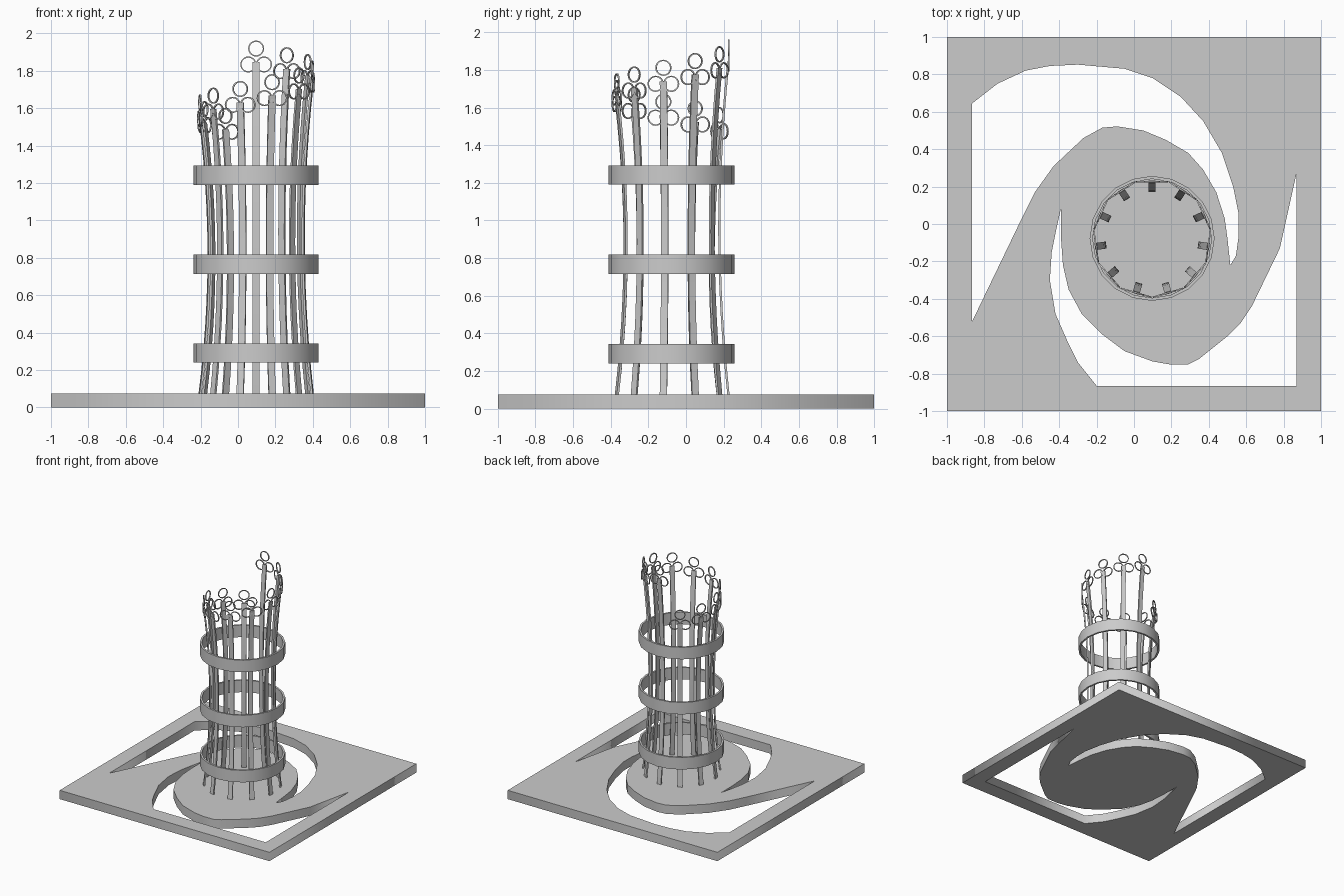
import bpy, bmesh, math
from mathutils import Matrix, Vector

if "Cube" in bpy.data.objects:
    bpy.data.objects.remove(bpy.data.objects["Cube"])

CX, CY = 0.097, -0.077      # axis of the basket
BASE_H = 0.076
RODS = 11


def add_object(name, bm, smooth=False):
    bmesh.ops.recalc_face_normals(bm, faces=bm.faces)
    me = bpy.data.meshes.new(name)
    bm.to_mesh(me)
    bm.free()
    ob = bpy.data.objects.new(name, me)
    bpy.context.collection.objects.link(ob)
    if smooth:
        bpy.ops.object.select_all(action='DESELECT')
        ob.select_set(True)
        bpy.context.view_layer.objects.active = ob
        bpy.ops.object.shade_smooth_by_angle(angle=math.radians(35))
    return ob


def bridge_sections(bm, sections, closed=False):
    """Skin a list of closed cross-sections with quads."""
    rows = [[bm.verts.new(p) for p in s] for s in sections]
    n = len(rows[0])
    pairs = list(zip(rows, rows[1:])) + ([(rows[-1], rows[0])] if closed else [])
    for a, b in pairs:
        for k in range(n):
            bm.faces.new((a[k], a[(k + 1) % n], b[(k + 1) % n], b[k]))
    if not closed:
        bm.faces.new(rows[0])
        bm.faces.new(rows[-1])


# Base plate: square with two swirling cut-outs
square = [(-1, -1), (1, -1), (1, 1), (-1, 1)]
swirl_back = [(-.865, .645), (-.73, .75), (-.58, .82), (-.45, .845), (-.3, .852),
              (-.05, .83), (.1, .78), (.25, .68), (.37, .55), (.47, .38), (.53, .2),
              (.56, .05), (.56, -.06), (.545, -.17), (.515, -.22), (.5, -.08),
              (.485, .03), (.44, .17), (.37, .29), (.29, .38), (.17, .45), (.05, .5),
              (-.09, .522), (-.17, .515), (-.27, .46), (-.43, .31), (-.53, .17),
              (-.6, .03), (-.865, -.52)]
swirl_front = [(.87, .275), (.87, -.865), (-.2, -.865), (-.3, -.74), (-.35, -.64),
               (-.42, -.48), (-.45, -.3), (-.44, -.15), (-.42, -.05), (-.39, .085),
               (-.39, -.08), (-.38, -.22), (-.35, -.35), (-.28, -.48), (-.17, -.59),
               (-.05, -.68), (.1, -.735), (.2, -.752), (.29, -.75), (.35, -.72),
               (.5, -.6), (.57, -.53), (.63, -.44), (.78, -.13)]
cu = bpy.data.curves.new("base_plate", 'CURVE')
cu.dimensions = '2D'
cu.fill_mode = 'BOTH'
cu.extrude = BASE_H / 2
for outline in (square, swirl_back, swirl_front):
    sp = cu.splines.new('POLY')
    sp.points.add(len(outline) - 1)
    for p, (x, y) in zip(sp.points, outline):
        p.co = (x, y, 0, 1)
    sp.use_cyclic_u = True
base = bpy.data.objects.new("base_plate", cu)
base.location.z = BASE_H / 2
bpy.context.collection.objects.link(base)
base.select_set(True)
bpy.context.view_layer.objects.active = base
bpy.ops.object.convert(target='MESH')

# Three flat hoops around the rods
for name, z0 in (("lower_hoop", 0.24), ("middle_hoop", 0.715), ("upper_hoop", 1.19)):
    bm = bmesh.new()
    sections = []
    for k in range(20):
        a = math.tau * k / 20
        sections.append([(CX + r * math.cos(a), CY + r * math.sin(a), z)
                         for r, z in ((.334, z0), (.334, z0 + .103),
                                      (.318, z0 + .103), (.318, z0))])
    bridge_sections(bm, sections, closed=True)
    add_object(name, bm, smooth=True)

# Rods: bowed strips around the circle, stepping down in height clockwise
HALF_W, HALF_T = 0.019, 0.006
for i in range(RODS):
    place = (Matrix.Translation((CX, CY, 0)) @
             Matrix.Rotation(-math.tau * i / RODS, 4, 'Z'))
    top = 1.962 - 0.036 * i
    z_low, z_high = BASE_H - 0.006, top - 0.115
    bm = bmesh.new()
    sections = []
    for k in range(13):
        t = k / 12
        z = z_low + t * (z_high - z_low)
        r = 0.254 + 0.049 * (2 * t - 1) ** 2
        sections.append([place @ Vector((x, r + y, z)) for x, y in
                         ((-HALF_W, -HALF_T), (HALF_W, -HALF_T),
                          (HALF_W, HALF_T), (-HALF_W, HALF_T))])
    bridge_sections(bm, sections)
    add_object(f"rod_{i + 1}", bm, smooth=True)

    # Three small rings on the tip of the rod
    bm = bmesh.new()
    for cx, cz in ((0, top - .043), (-.042, top - .128), (.042, top - .128)):
        loop = []
        for k in range(20):
            a = math.tau * k / 20
            loop.append([place @ Vector((cx + r * math.cos(a), .303 + y,
                                         cz + r * math.sin(a)))
                         for r, y in ((.043, -.004), (.043, .004),
                                      (.036, .004), (.036, -.004))])
        bridge_sections(bm, loop, closed=True)
    add_object(f"tip_rings_{i + 1}", bm, smooth=True)
